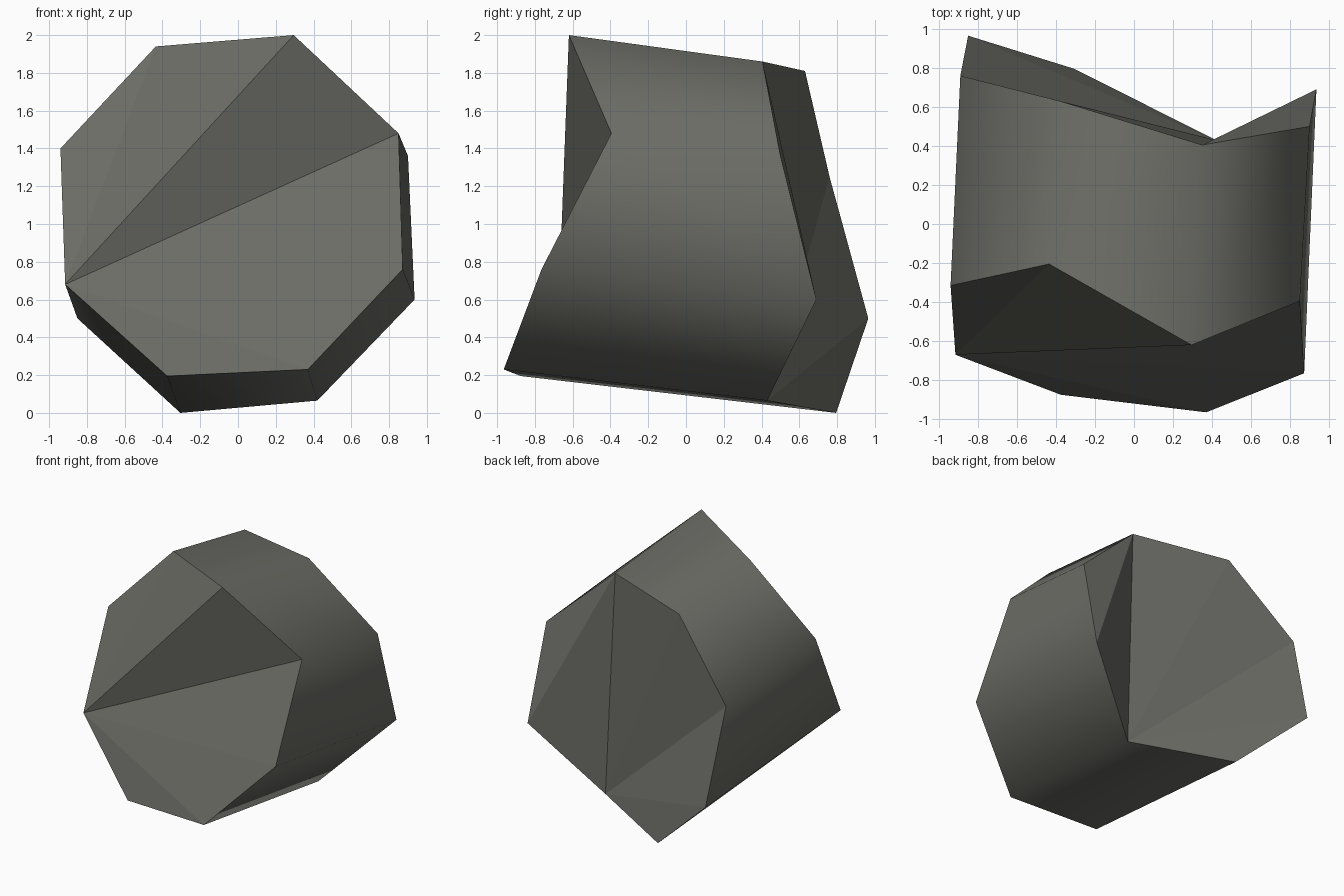
import bpy, bmesh

if "Cube" in bpy.data.objects:
    bpy.data.objects.remove(bpy.data.objects["Cube"])

# Faceted octagonal rock: (x, y, z) rims going round from the left
FRONT = [(-0.94, -0.315, 1.40), (-0.435, -0.205, 1.94), (0.295, -0.62, 2.0),
         (0.85, -0.395, 1.48), (0.872, -0.765, 0.76), (0.37, -0.965, 0.23),
         (-0.375, -0.875, 0.195), (-0.915, -0.67, 0.68)]
BACK = [(-0.89, 0.76, 1.25), (-0.38, 0.63, 1.81), (0.35, 0.405, 1.86),
        (0.90, 0.50, 1.36), (0.935, 0.69, 0.60), (0.42, 0.43, 0.065),
        (-0.305, 0.795, 0.0), (-0.85, 0.965, 0.50)]

bm = bmesh.new()
front = [bm.verts.new(p) for p in FRONT]
back = [bm.verts.new(p) for p in BACK]

# Smooth side wall
for i in range(8):
    j = (i + 1) % 8
    bm.faces.new((front[i], front[j], back[j], back[i])).smooth = True

# Broken front: a fan from the lower left corner
for i in range(6):
    bm.faces.new((front[7], front[i + 1], front[i]))

# Broken back: facets meeting along cracks
for tri in ((2, 3, 4), (2, 4, 5), (1, 2, 5), (0, 1, 5), (0, 5, 7), (5, 6, 7)):
    bm.faces.new([back[i] for i in tri])

bmesh.ops.recalc_face_normals(bm, faces=bm.faces)

# Keep the broken rims crisp
for e in bm.edges:
    e.smooth = all(f.smooth for f in e.link_faces)

mesh = bpy.data.meshes.new("rock_chunk")
bm.to_mesh(mesh)
bm.free()

stone = bpy.data.materials.new("dark grey stone")
stone.diffuse_color = (0.15, 0.15, 0.133, 1)
stone.use_nodes = True
stone.node_tree.nodes["Principled BSDF"].inputs["Base Color"].default_value = stone.diffuse_color
mesh.materials.append(stone)
bpy.context.collection.objects.link(bpy.data.objects.new("rock_chunk", mesh))
